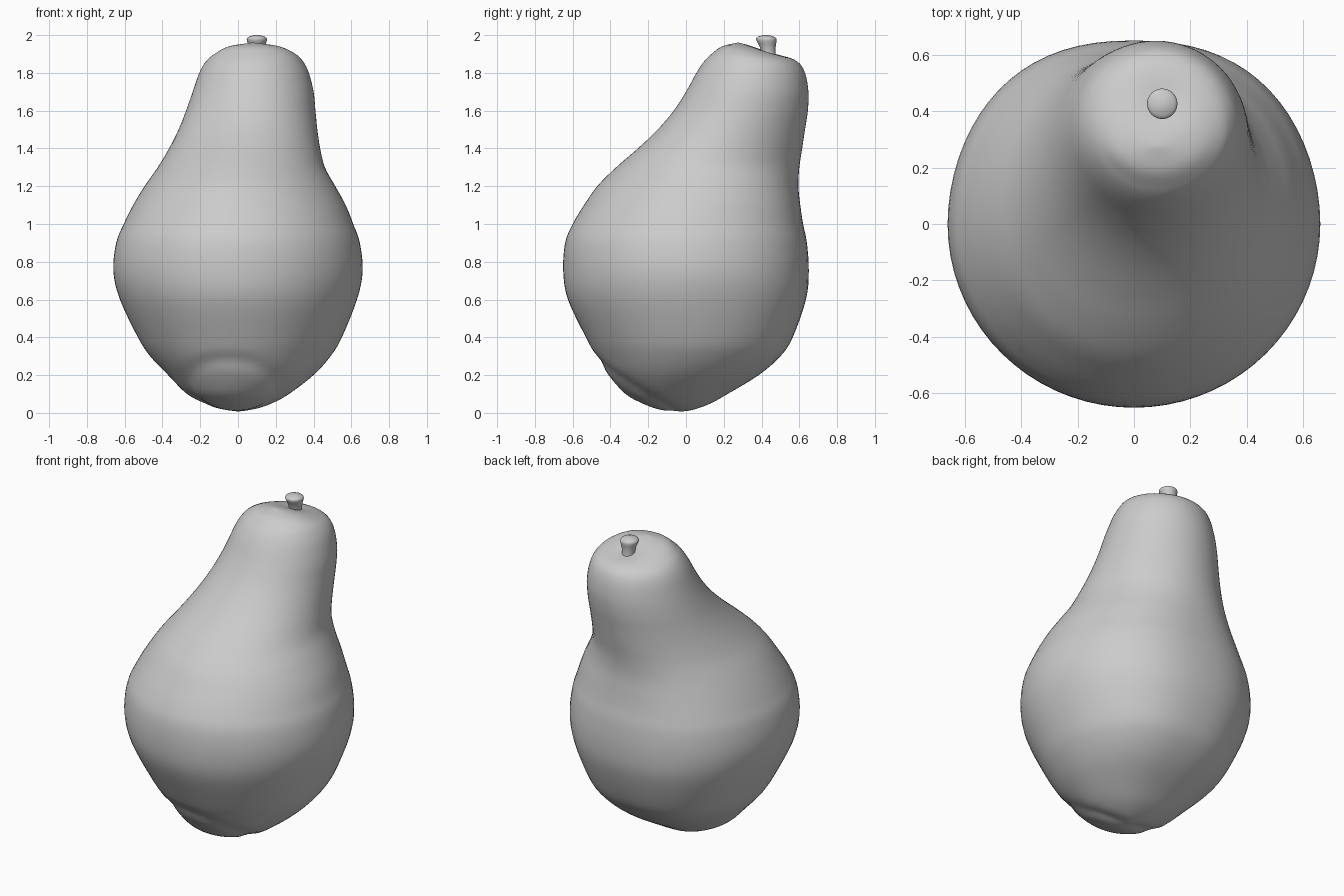
import bpy, bmesh
from math import sin, cos, pi, exp, copysign
from mathutils import Vector

if "Cube" in bpy.data.objects:
    bpy.data.objects.remove(bpy.data.objects["Cube"])

skin = bpy.data.materials.new("Plain grey")
skin.use_nodes = True
grey = (0.6, 0.6, 0.6, 1)
skin.diffuse_color = grey
skin.node_tree.nodes["Principled BSDF"].inputs["Base Color"].default_value = grey


def smooth_rows(rows, steps):
    """Catmull-Rom interpolation between section rows."""
    rows = [Vector(r) for r in rows]
    ends = [rows[0] * 2 - rows[1]] + rows + [rows[-1] * 2 - rows[-2]]
    result = []
    for a, b, c, d in zip(ends, ends[1:], ends[2:], ends[3:]):
        for i in range(steps):
            t = i / steps
            result.append((b * 2 + (c - a) * t + (a * 2 - b * 5 + c * 4 - d) * t**2
                           + (b * 3 - a - c * 3 + d) * t**3) / 2)
    return result + [rows[-1]]


def loft(name, rows, sides, steps, squareness):
    """Skin closed horizontal sections, each given as z, left/right and front/back limits."""
    bm = bmesh.new()
    rings = []
    for z, x0, x1, y0, y1 in smooth_rows(rows, steps):
        ring = []
        for k in range(sides):
            c, s = cos(2 * pi * k / sides), sin(2 * pi * k / sides)
            # the back half is a little boxier than the front
            power = 1 - squareness(z) * max(s, 0)
            x = copysign(abs(c) ** power, c) * (x1 - x0) / 2
            y = copysign(abs(s) ** power, s) * (y1 - y0) / 2
            ring.append(bm.verts.new(((x0 + x1) / 2 + x, (y0 + y1) / 2 + y, z)))
        rings.append(ring)
    for low, high in zip(rings, rings[1:]):
        for k in range(sides):
            n = (k + 1) % sides
            bm.faces.new((low[k], low[n], high[n], high[k]))
    bm.faces.new(rings[0][::-1])
    bm.faces.new(rings[-1])
    bm.normal_update()
    mesh = bpy.data.meshes.new(name)
    bm.to_mesh(mesh)
    bm.free()
    mesh.materials.append(skin)
    obj = bpy.data.objects.new(name, mesh)
    bpy.context.collection.objects.link(obj)
    for poly in mesh.polygons:
        poly.use_smooth = True
    return obj


# Body: round belly leaning up into an off-centre neck with a sloping crown
body_rows = [
    (0, -.01, .01, -.05, -.03),
    (.02, -.11, .1, -.15, .05),
    (.05, -.18, .18, -.23, .13),
    (.1, -.27, .27, -.32, .22),
    (.2, -.37, .4, -.41, .385),
    (.3, -.465, .49, -.475, .5),
    (.4, -.53, .55, -.53, .565),
    (.6, -.625, .63, -.625, .635),
    (.75, -.66, .66, -.65, .65),
    (.9, -.645, .645, -.64, .64),
    (1, -.605, .61, -.6, .62),
    (1.1, -.555, .57, -.54, .605),
    (1.2, -.495, .515, -.47, .595),
    (1.3, -.425, .46, -.37, .6),
    (1.4, -.365, .435, -.255, .615),
    (1.5, -.315, .42, -.15, .63),
    (1.6, -.275, .41, -.065, .645),
    (1.7, -.24, .4, 0, .648),
    (1.8, -.205, .375, .055, .63),
    (1.86, -.17, .345, .095, .59),
    (1.9, -.125, .305, .135, .5),
    (1.94, -.05, .22, .19, .37),
    (1.96, .07, .09, .27, .28),
]
body = loft("body", body_rows, 72, 4, lambda z: .12 if z < 1 else .12 * max(0, 1.4 - z) / .4)

# Shallow groove around the blossom end, and a hollow where the stem sits
blossom = Vector((-.03, -.28, .1))
stem_seat = Vector((.1, .43, 1.91))
normals = [v.normal.copy() for v in body.data.vertices]
for v, normal in zip(body.data.vertices, normals):
    groove = exp(-(((v.co - blossom).length - .25) / .04) ** 2)
    hollow = exp(-((v.co - stem_seat).length / .08) ** 2)
    v.co -= normal * groove * .01
    v.co.z = max(v.co.z - hollow * .02, 0)

# Stem: short stub that widens to a rounded tip
stem_rows = []
for z, radius, y in ((1.84, .045, .44), (1.9, .038, .437), (1.94, .043, .432),
                     (1.975, .054, .426), (1.99, .045, .424), (2, .015, .422)):
    stem_rows.append((z, .1 - radius, .1 + radius, y - radius, y + radius))
loft("stem", stem_rows, 24, 3, lambda z: 0)
